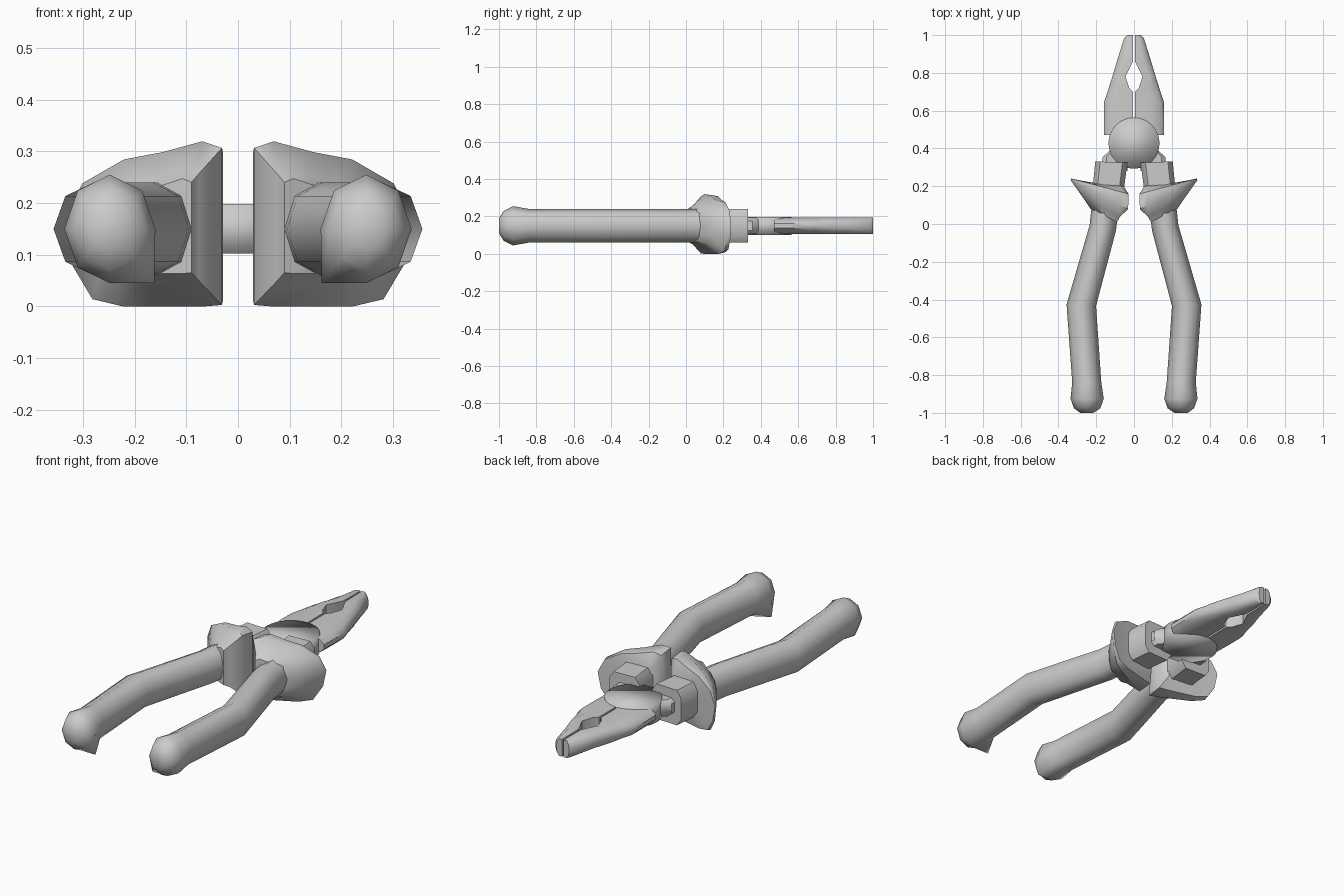
import bpy, bmesh, math

if "Cube" in bpy.data.objects:
    bpy.data.objects.remove(bpy.data.objects["Cube"])

GREY = (0.6, 0.6, 0.6, 1)
mat = bpy.data.materials.new("plain grey")
mat.use_nodes = True
mat.diffuse_color = GREY
mat.node_tree.nodes["Principled BSDF"].inputs["Base Color"].default_value = GREY
MID = 0.15


def finish(bm, name, angle):
    bmesh.ops.recalc_face_normals(bm, faces=bm.faces)
    mesh = bpy.data.meshes.new(name)
    bm.to_mesh(mesh)
    bm.free()
    mesh.materials.append(mat)
    ob = bpy.data.objects.new(name, mesh)
    bpy.context.collection.objects.link(ob)
    bpy.ops.object.select_all(action="DESELECT")
    ob.select_set(True)
    bpy.context.view_layer.objects.active = ob
    bpy.ops.object.shade_smooth_by_angle(angle=math.radians(angle))
    return ob


def loft(name, rings, angle=40):
    """Skin a row of equal rings, cap both ends, once for each side."""
    for side, sx in (("left", 1), ("right", -1)):
        bm = bmesh.new()
        rows = [[bm.verts.new((x * sx, y, z)) for x, y, z in r] for r in rings]
        n = len(rows[0])
        for a, b in zip(rows, rows[1:]):
            for i in range(n):
                j = (i + 1) % n
                bm.faces.new((a[i], a[j], b[j], b[i]))
        bm.faces.new(rows[0])
        bm.faces.new(rows[-1])
        finish(bm, side + "_" + name, angle)


def ring(profile, x, y, w, h, tilt=0.0):
    """Place a unit profile; tilt shifts y with the distance from the centre."""
    return [(x + px * w, y + px * w * tilt, MID + pz * h) for px, pz in profile]


octagon = [(math.cos(i * math.pi / 4), math.sin(i * math.pi / 4)) for i in range(8)]
heel = list(octagon)
heel[5] = (-0.98, -1.0)          # dropped inner corner of the knob
chamfered = [(1, -.6), (1, .6), (.7, 1), (-.7, 1), (-1, .6), (-1, -.6), (-.7, -1), (.7, -1)]

# Handle grips with rounded end knobs
loft("handle", [
    ring(octagon, 0.25, -1.0, 0.035, 0.04),
    ring(octagon, 0.248, -0.975, 0.07, 0.08),
    ring(heel, 0.248, -0.925, 0.088, 0.105),
    ring(octagon, 0.25, -0.84, 0.077, 0.09),
    ring(octagon, 0.279, -0.43, 0.078, 0.09, 0.05),
    ring(octagon, 0.165, -0.02, 0.07, 0.09, 0.2),
    ring(octagon, 0.15, 0.12, 0.07, 0.09, 0.2)], 60)

# Flared finger guards: flat inside, sloping away to the outside
guard = [(-1, -.92), (-1, .98), (-.75, 1.06), (-.25, .93), (.25, .84), (.78, .55),
         (1, .1), (.9, -.45), (.65, -.85), (.25, -.94), (-.75, -.94)]
loft("finger_guard", [
    ring(guard, 0.16, 0.045, 0.07, 0.092, 0.5),
    ring(guard, 0.17, 0.085, 0.095, 0.11, 0.5),
    ring(guard, 0.183, 0.155, 0.152, 0.16, 0.5),
    ring(guard, 0.181, 0.2, 0.152, 0.15, 0.27),
    ring(guard, 0.145, 0.21, 0.09, 0.09, 0.1)], 50)

# Collars in front of the guards
loft("collar", [
    ring(chamfered, 0.138, 0.17, 0.083, 0.09),
    ring(chamfered, 0.12, 0.328, 0.085, 0.09, 0.04)])

# Metal necks joining the collars to the pivot
loft("neck", [
    ring(chamfered, 0.1, 0.28, 0.065, 0.043),
    ring(chamfered, 0.1, 0.355, 0.066, 0.043),
    ring(chamfered, 0.08, 0.4, 0.035, 0.043)])

# Jaws: flat gripping side, rounded outside
jaw = [(0, -1), (0, 1), (.55, 1), (.88, .7), (1, .25), (1, -.25), (.88, -.7), (.55, -1)]
stations = [(0.47, 0.005, 0.158), (0.56, 0.005, 0.16), (0.64, 0.005, 0.16),
            (0.70, 0.005, 0.14), (0.72, 0.025, 0.134), (0.78, 0.045, 0.115),
            (0.86, 0.006, 0.091), (0.985, 0.004, 0.052), (1.0, 0.004, 0.035)]
loft("jaw", [ring(jaw, xi, y, xo - xi, 0.044) for y, xi, xo in stations])

# Pivot disc
bm = bmesh.new()
bmesh.ops.create_cone(bm, cap_ends=True, segments=32, radius1=0.135, radius2=0.135, depth=0.096)
bmesh.ops.translate(bm, verts=bm.verts, vec=(0, 0.428, MID))
finish(bm, "pivot_disc", 180)
